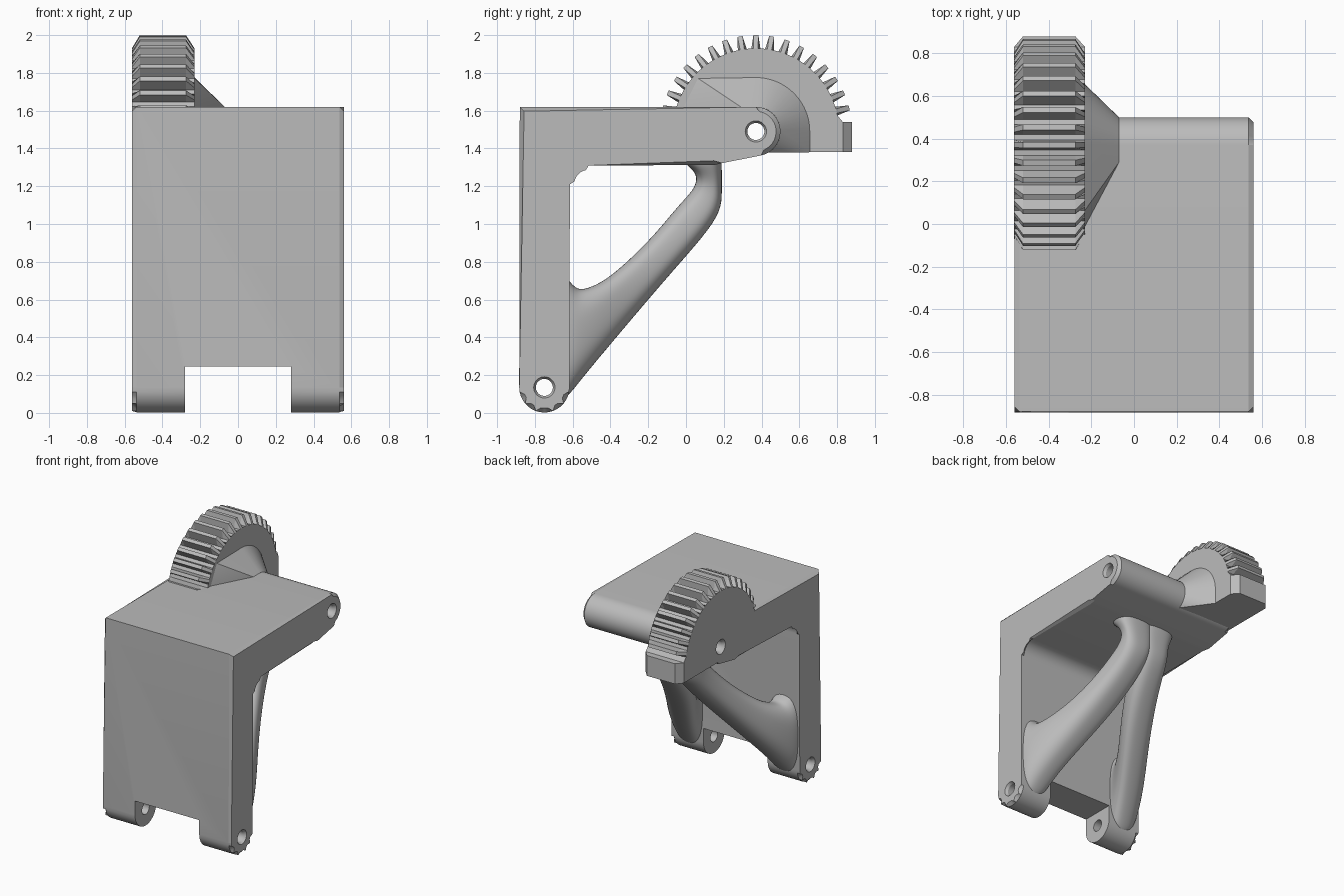
import bpy, bmesh
from math import sin, cos, radians, pi, copysign
from mathutils import Vector

if "Cube" in bpy.data.objects:
    bpy.data.objects.remove(bpy.data.objects["Cube"])

grey = bpy.data.materials.new("plain_grey")
grey.use_nodes = True
GREY = (0.5, 0.5, 0.5, 1)
grey.diffuse_color = GREY
grey.node_tree.nodes["Principled BSDF"].inputs["Base Color"].default_value = GREY

PIVOT = (0.37, 1.49)    # upper pin, y and z
FOOT = (-0.75, 0.135)   # lower pin, y and z
HALF = 0.56             # half width of the bracket


def arc(centre, r, start, end, n):
    angles = [radians(start + (end - start) * i / n) for i in range(n + 1)]
    return [(centre[0] + r * cos(a), centre[1] + r * sin(a)) for a in angles]


def at_x(x, profile):
    return [(x, y, z) for y, z in profile]


def make(name, bm):
    bmesh.ops.recalc_face_normals(bm, faces=bm.faces[:])
    mesh = bpy.data.meshes.new(name)
    bm.to_mesh(mesh)
    bm.free()
    mesh.materials.append(grey)
    obj = bpy.data.objects.new(name, mesh)
    bpy.context.collection.objects.link(obj)
    return obj


def loft(rings):
    """Skin matching rings of points and cap both ends."""
    bm = bmesh.new()
    rows = [[bm.verts.new(p) for p in ring] for ring in rings]
    n = len(rows[0])
    for a, b in zip(rows, rows[1:]):
        for i in range(n):
            j = (i + 1) % n
            bm.faces.new((a[i], a[j], b[j], b[i]))
    bm.faces.new(rows[0])
    bm.faces.new(rows[-1])
    return bm


def activate(obj):
    bpy.ops.object.select_all(action='DESELECT')
    obj.select_set(True)
    bpy.context.view_layer.objects.active = obj


def cut(obj, *cutters):
    activate(obj)
    for cutter in cutters:
        mod = obj.modifiers.new("cut", 'BOOLEAN')
        mod.operation = 'DIFFERENCE'
        mod.solver = 'EXACT'
        mod.object = cutter
        bpy.ops.object.modifier_apply(modifier=mod.name)


def smooth(obj, angle=30):
    activate(obj)
    bpy.ops.object.shade_smooth_by_angle(angle=radians(angle))


def pin_cutter(name, centre):
    """Through hole with a countersink at each side."""
    stations = [(-0.61, 0.085), (-0.54, 0.045), (0.54, 0.045), (0.61, 0.085)]
    obj = make(name, loft([at_x(x, arc(centre, r, 0, 350, 35)) for x, r in stations]))
    obj.hide_render = True
    return obj


# Angled bracket: L-shaped section with rounded ends and chamfered sides
section = [(-0.88, 1.62)]
section += arc(PIVOT, 0.13, 90, -78, 16)
section += [(0.19, 1.322), (0.15, 1.312)]
section += arc((-0.515, 1.21), 0.1, 90, 180, 8)
section += arc(FOOT, 0.133, 0, -180, 18)
bm = loft([at_x(-HALF, section), at_x(HALF, section)])
rims = [e for e in bm.edges if abs(e.verts[0].co.x - e.verts[1].co.x) < 0.001]
bmesh.ops.bevel(bm, geom=rims, offset=0.023, segments=1, affect='EDGES')
bracket = make("bracket", bm)

# Cutters
upper_pin = pin_cutter("upper_pin_cutter", PIVOT)
lower_pin = pin_cutter("lower_pin_cutter", FOOT)
notch_shape = [(-1, -0.1), (-0.5, -0.1), (-0.5, 0.245), (-1, 0.245)]
notch = make("notch_cutter", loft([at_x(-0.28, notch_shape), at_x(0.28, notch_shape)]))
notch.hide_render = True

# Gear sector with tapered tooth ends and a stop block
TIP, ROOT, PITCH = 0.51, 0.44, 360 / 38
teeth = [(0.88, 1.38), (0.88, 1.54), (0.83, 1.54)]
face = [(0.83, 1.38), (0.83, 1.54), (0.83, 1.54)]
for k in range(-8, 11):
    for offset, r in ((-3.1, ROOT), (-1.5, TIP), (1.5, TIP), (3.1, ROOT)):
        a = 90 + k * PITCH + offset
        teeth += arc(PIVOT, r, a, a, 1)[:1]
        face += arc(PIVOT, ROOT, a, a, 1)[:1]
teeth.append((-0.05, 1.38))
face.append((-0.05, 1.38))
bm = loft([at_x(-0.562, face), at_x(-0.52, teeth), at_x(-0.275, teeth), at_x(-0.23, face)])
bmesh.ops.remove_doubles(bm, verts=bm.verts[:], dist=0.0001)
gear = make("gear_sector", bm)

# Tapered fairing between gear and bracket
wide = [(-0.03, 1.38), (-0.03, 1.62), (0.05, 1.78), (0.665, 1.38)]
wide += arc(PIVOT, 0.295, 90, 0, 20)
narrow = [(0.29, 1.38), (0.29, 1.62)] + arc(PIVOT, 0.13, 90, -60, 24)
bm = bmesh.new()
for p in at_x(-0.24, wide) + at_x(-0.07, narrow):
    bm.verts.new(p)
hull = bmesh.ops.convex_hull(bm, input=bm.verts[:])
spare = {v for v in hull["geom_interior"] + hull["geom_unused"]
         if isinstance(v, bmesh.types.BMVert)}
bmesh.ops.delete(bm, geom=list(spare), context='VERTS')
fairing = make("gear_fairing", bm)

cut(bracket, notch, upper_pin, lower_pin)
cut(gear, upper_pin)
cut(fairing, upper_pin)
for obj in (bracket, fairing):
    smooth(obj, 25)
for cutter in (upper_pin, lower_pin, notch):
    bpy.data.objects.remove(cutter)

# Brace legs: lower point, upper point, centre x and half width per station
STATIONS = [
    ((-0.70, 0.06), (-0.70, 0.78), 0.42, 0.13),
    ((-0.63, 0.08), (-0.63, 0.72), 0.42, 0.13),
    ((-0.59, 0.13), (-0.58, 0.65), 0.41, 0.13),
    ((-0.51, 0.23), (-0.52, 0.66), 0.38, 0.13),
    ((-0.41, 0.35), (-0.43, 0.70), 0.33, 0.13),
    ((-0.25, 0.54), (-0.31, 0.80), 0.24, 0.13),
    ((-0.07, 0.75), (-0.16, 0.95), 0.15, 0.13),
    ((0.09, 0.93), (-0.04, 1.10), 0.10, 0.12),
    ((0.19, 1.07), (0.04, 1.18), 0.08, 0.12),
    ((0.19, 1.18), (0.06, 1.24), 0.08, 0.12),
    ((0.19, 1.26), (0.04, 1.285), 0.09, 0.14),
    ((0.19, 1.32), (-0.01, 1.32), 0.10, 0.16),
    ((0.19, 1.36), (-0.01, 1.36), 0.10, 0.16),
]


def rounded(v):
    return copysign(abs(v) ** 0.75, v)


for side, label in ((1, "left"), (-1, "right")):
    rings = []
    for low, high, cx, width in STATIONS:
        low, high = Vector((side * cx, *low)), Vector((side * cx, *high))
        middle, reach = (low + high) / 2, (high - low) / 2
        across = Vector((width, 0, 0))
        turns = [2 * pi * i / 24 for i in range(24)]
        rings.append([middle + reach * rounded(cos(t)) + across * rounded(sin(t))
                      for t in turns])
    leg = make(label + "_brace_leg", loft(rings))
    activate(leg)
    sub = leg.modifiers.new("soften", 'SUBSURF')
    sub.levels = sub.render_levels = 2
    bpy.ops.object.modifier_apply(modifier=sub.name)
    smooth(leg, 60)
